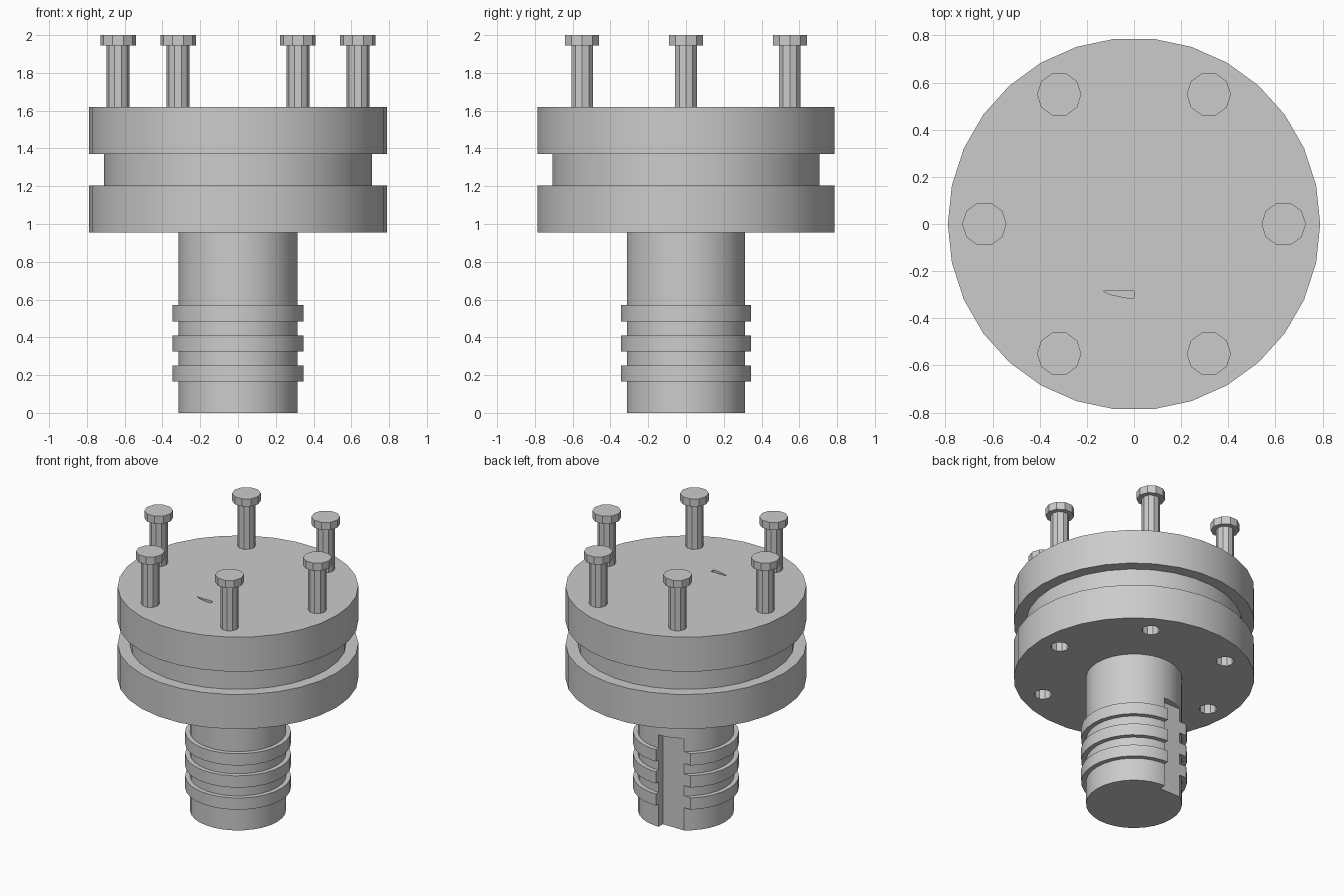
import bpy, bmesh, math
from mathutils import Matrix

cube = bpy.data.objects.get("Cube")
if cube:
    bpy.data.objects.remove(cube, do_unlink=True)

GREY = 0.6
metal = bpy.data.materials.new("plain grey metal")
metal.use_nodes = True
metal.diffuse_color = (GREY, GREY, GREY, 1)
metal.node_tree.nodes["Principled BSDF"].inputs["Base Color"].default_value = (GREY, GREY, GREY, 1)


def make_object(name, bm):
    bmesh.ops.recalc_face_normals(bm, faces=bm.faces)
    mesh = bpy.data.meshes.new(name)
    bm.to_mesh(mesh)
    bm.free()
    mesh.materials.append(metal)
    obj = bpy.data.objects.new(name, mesh)
    bpy.context.collection.objects.link(obj)
    return obj


def lathe(name, profile, sides, x=0, y=0):
    """Closed solid turned from (radius, height) points, bottom to top."""
    bm = bmesh.new()
    rings = []
    for r, z in profile:
        angles = [math.tau * i / sides for i in range(sides)]
        rings.append([bm.verts.new((x + r * math.cos(a), y + r * math.sin(a), z)) for a in angles])
    for low, high in zip(rings, rings[1:]):
        for i in range(sides):
            j = (i + 1) % sides
            bm.faces.new((low[i], low[j], high[j], high[i]))
    bm.faces.new(rings[0])
    bm.faces.new(rings[-1])
    return make_object(name, bm)


def block(name, low, high):
    bm = bmesh.new()
    size = [b - a for a, b in zip(low, high)]
    centre = [(a + b) / 2 for a, b in zip(low, high)]
    bmesh.ops.create_cube(bm, size=1, matrix=Matrix.Translation(centre) @ Matrix.Diagonal((*size, 1)))
    return make_object(name, bm)


def select(obj):
    bpy.ops.object.select_all(action='DESELECT')
    obj.select_set(True)
    bpy.context.view_layer.objects.active = obj


def boolean(obj, cutter, operation='DIFFERENCE'):
    select(obj)
    mod = obj.modifiers.new("cut", 'BOOLEAN')
    mod.operation = operation
    mod.solver = 'EXACT'
    mod.object = cutter
    bpy.ops.object.modifier_apply(modifier=mod.name)
    bpy.data.objects.remove(cutter, do_unlink=True)


def smooth(obj):
    select(obj)
    bpy.ops.object.shade_smooth_by_angle(angle=math.radians(30))


# Grooved flange
R, NECK, SHAFT, RIB = 0.79, 0.71, 0.315, 0.347
BOTTOM, TOP = 0.955, 1.62
flange = lathe("flange", [(R, BOTTOM), (R, 1.205), (NECK, 1.205),
                          (NECK, 1.37), (R, 1.37), (R, TOP)], 30)

# Ribbed shaft, with a flat notch up one side of the back
profile = [(SHAFT, 0)]
for z in (0.165, 0.325, 0.485):
    profile += [(SHAFT, z), (RIB, z), (RIB, z + 0.085), (SHAFT, z + 0.085)]
profile.append((SHAFT, BOTTOM))
shaft = lathe("ribbed_shaft", profile, 30)
boolean(shaft, block("notch_cutter", (-0.5, 0.265, -0.1), (0, 0.5, 0.665)))

# Small sliver-shaped recess in the top of the flange
sliver = lathe("sliver_cutter", [(SHAFT, TOP - 0.02), (SHAFT, TOP + 0.1)], 30)
boolean(sliver, block("sliver_limit", (-0.4, -0.4, TOP - 0.1), (0, -0.285, TOP + 0.2)), 'INTERSECT')
boolean(flange, sliver)

# Six bolts, each with an open hole below it
for i in range(6):
    a = math.tau * i / 6
    x, y = 0.635 * math.cos(a), 0.635 * math.sin(a)
    boolean(flange, lathe("hole_cutter", [(0.06, 0.9), (0.06, 1.25)], 10, x, y))
    bolt = lathe(f"bolt_{i + 1}", [(0.06, 1.4), (0.06, 1.945), (0.094, 1.945), (0.094, 2)], 10, x, y)
    smooth(bolt)

smooth(flange)
smooth(shaft)
